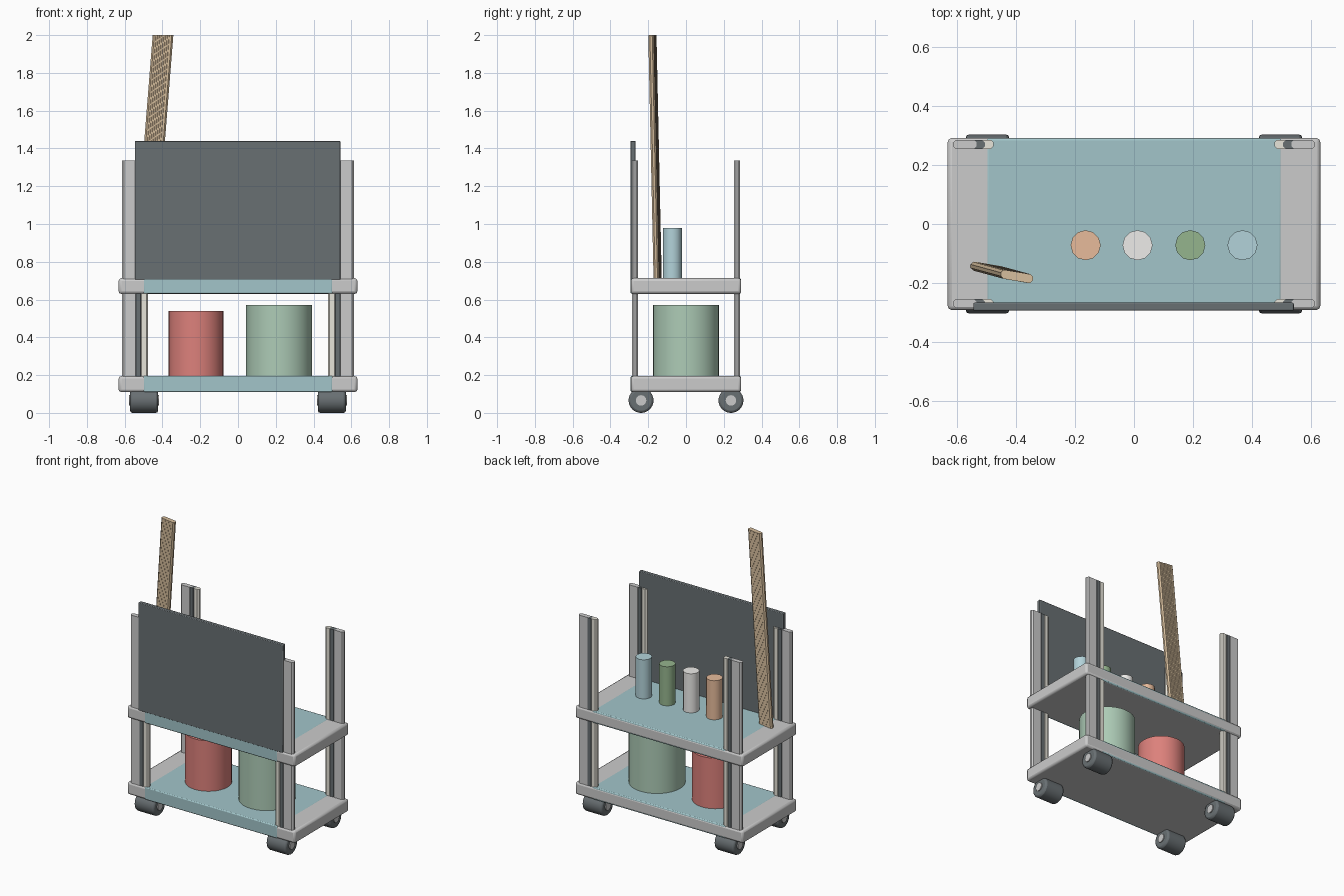
import bpy, bmesh, math
from mathutils import Vector

if "Cube" in bpy.data.objects:
    bpy.data.objects.remove(bpy.data.objects["Cube"])


def material(name, rgb):
    m = bpy.data.materials.new(name)
    m.diffuse_color = (*rgb, 1)
    m.use_nodes = True
    m.node_tree.nodes["Principled BSDF"].inputs["Base Color"].default_value = m.diffuse_color
    return m


TEAL = material("teal", (0.36, 0.56, 0.59))
DARK = material("dark_grey", (0.14, 0.16, 0.17))
CREAM = material("cream", (0.8, 0.78, 0.7))
WOOD = material("wood", (0.68, 0.52, 0.34))
RED = material("red", (0.72, 0.22, 0.2))
MINT = material("mint", (0.42, 0.6, 0.47))
ORANGE = material("orange", (0.8, 0.5, 0.33))
WHITE = material("white", (0.85, 0.84, 0.82))
GREEN = material("green", (0.3, 0.46, 0.27))
BLUE = material("blue", (0.45, 0.65, 0.7))


def finish(ob, name, mat=None, bevel=0, segments=2):
    ob.name = name
    if mat:
        ob.data.materials.append(mat)
    if bevel:
        b = ob.modifiers.new("bevel", "BEVEL")
        b.width, b.segments = bevel, segments
    bpy.ops.object.shade_smooth_by_angle(angle=math.radians(40))
    return ob


def box(name, lo, hi, mat=None, bevel=0):
    lo, hi = Vector(lo), Vector(hi)
    bpy.ops.mesh.primitive_cube_add(size=1, location=(lo + hi) / 2)
    ob = bpy.context.object
    for v in ob.data.vertices:
        v.co *= hi - lo
    return finish(ob, name, mat, bevel)


def cylinder(name, centre, r, length, mat=None, axis="Z", sides=32, bevel=0):
    rot = (0, math.pi / 2, 0) if axis == "X" else (0, 0, 0)
    bpy.ops.mesh.primitive_cylinder_add(vertices=sides, radius=r, depth=length,
                                        location=centre, rotation=rot)
    return finish(bpy.context.object, name, mat, bevel)


def rod_row(name, bottom, top, offsets, r, mat=None):
    """Side-by-side octagonal rods sharing one skewed direction."""
    bm = bmesh.new()
    for off in offsets:
        rings = []
        for end in (bottom, top):
            rings.append([bm.verts.new(Vector(end) + Vector(off) + Vector(
                (r * math.cos((k + .5) * math.pi / 4), r * math.sin((k + .5) * math.pi / 4), 0)))
                for k in range(8)])
        a, b = rings
        for k in range(8):
            n = (k + 1) % 8
            bm.faces.new((a[k], a[n], b[n], b[k]))
        bm.faces.new(a[::-1])
        bm.faces.new(b)
    me = bpy.data.meshes.new(name)
    bm.to_mesh(me)
    bm.free()
    ob = bpy.data.objects.new(name, me)
    bpy.context.collection.objects.link(ob)
    bpy.ops.object.select_all(action="DESELECT")
    ob.select_set(True)
    bpy.context.view_layer.objects.active = ob
    return finish(ob, name, mat)


# Two shelves with a teal mat wrapped over the top and front
for label, z0, z1 in (("lower", 0.11, 0.195), ("upper", 0.63, 0.713)):
    box(label + "_shelf", (-0.632, -0.292, z0), (0.632, 0.292, z1), bevel=0.014)
    box(label + "_shelf_mat", (-0.5, -0.293, z0 + 0.001), (0.5, 0.29, z1 + 0.001), TEAL, 0.006)

# Corner posts (grey, dark and cream strips) and wheels
for sx, side in ((-1, "left"), (1, "right")):
    for sy, end in ((-1, "front"), (1, "back")):
        tag = end + "_" + side
        for part, xs, mat in (
                ("post", (0.598, 0.586, 0.574, 0.562, 0.55), None),
                ("post_groove", (0.534, 0.522), DARK),
                ("post_inner_strip", (0.504, 0.492), CREAM)):
            rod_row(tag + "_" + part, (0, sy * 0.27, 0.15), (0, sy * 0.27, 1.335),
                    [(sx * x, 0, 0) for x in xs], 0.017, mat)
        cylinder(tag + "_wheel", (sx * 0.497, sy * 0.238, 0.066), 0.066, 0.148,
                 DARK, "X", bevel=0.012)
        cylinder(tag + "_wheel_hub", (sx * 0.497, sy * 0.238, 0.066), 0.028, 0.16,
                 None, "X", sides=16)

# Tall front board
box("front_board", (-0.545, -0.294, 0.705), (0.542, -0.267, 1.44), DARK, 0.004)

# Leaning plank
rod_row("leaning_plank", (-0.5, -0.15, 0.705), (-0.397, -0.178, 2.0),
        [(-0.04 + 0.01 * i, 0.007 - 0.00175 * i, 0) for i in range(9)], 0.016, WOOD)

# Bottles on the upper shelf
for x, mat in ((-0.164, ORANGE), (0.012, WHITE), (0.191, GREEN), (0.368, BLUE)):
    cylinder(mat.name + "_bottle", (x, -0.072, 0.846), 0.051, 0.268, mat, sides=12)

# Buckets on the lower shelf
cylinder("red_bucket", (-0.222, 0, 0.367), 0.145, 0.346, RED)
cylinder("green_bucket", (0.218, 0, 0.382), 0.175, 0.376, MINT)
